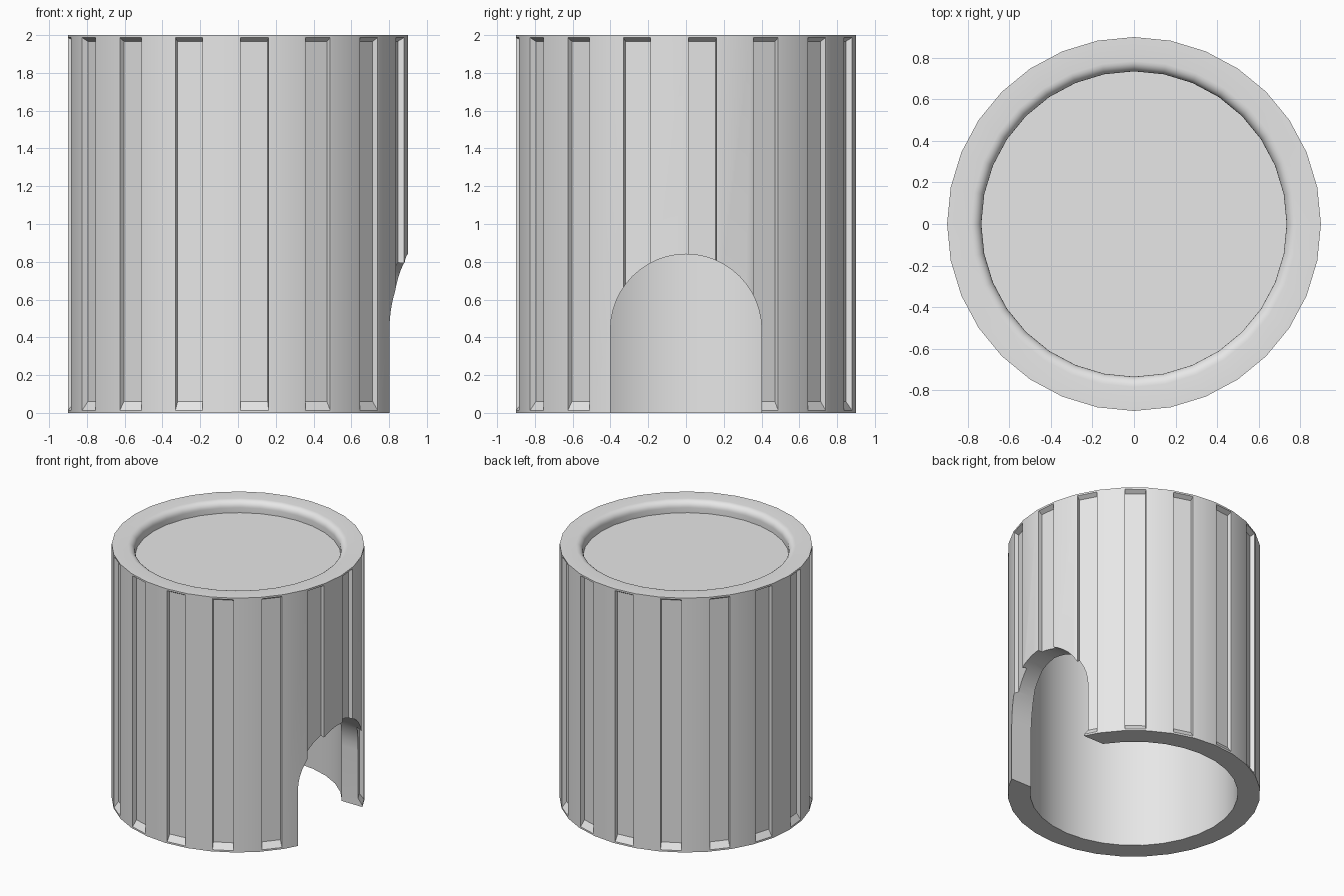
import bpy
import bmesh
from math import cos, sin, pi, tau

SIDES = 32

cube = bpy.data.objects.get("Cube")
if cube:
    bpy.data.objects.remove(cube, do_unlink=True)

grey = bpy.data.materials.new("light_grey")
grey.use_nodes = True
grey.diffuse_color = (0.8, 0.8, 0.8, 1)
grey.node_tree.nodes["Principled BSDF"].inputs["Base Color"].default_value = (0.8, 0.8, 0.8, 1)


def make_object(name, bm):
    bmesh.ops.recalc_face_normals(bm, faces=bm.faces[:])
    mesh = bpy.data.meshes.new(name)
    bm.to_mesh(mesh)
    bm.free()
    mesh.materials.append(grey)
    obj = bpy.data.objects.new(name, mesh)
    bpy.context.collection.objects.link(obj)
    return obj


# Lathe profile: cavity ceiling, cavity wall, outer wall, rounded rim, dish floor
rim = [(0.785 - 0.05 * sin(a), 1.95 + 0.05 * cos(a))
       for a in (i * pi / 12 for i in range(7))]
profile = [(0.74, 1.81), (0.74, 0), (0.9, 0), (0.9, 2)] + rim + [(0.735, 1.91)]

bm = bmesh.new()
rings = [[bm.verts.new((r * cos(tau * k / SIDES), r * sin(tau * k / SIDES), z))
          for k in range(SIDES)] for r, z in profile]
grooves = []
for level, (low, high) in enumerate(zip(rings, rings[1:])):
    for k in range(SIDES):
        n = (k + 1) % SIDES
        face = bm.faces.new((low[k], low[n], high[n], high[k]))
        if level == 2 and k % 2 == 0:
            grooves.append(face)
bm.faces.new(rings[0])
bm.faces.new(rings[-1])
bmesh.ops.recalc_face_normals(bm, faces=bm.faces[:])

# Vertical grooves sunk into every other outer facet, sloped at the ends
bmesh.ops.inset_individual(bm, faces=grooves, thickness=0.0135, use_even_offset=True)
bmesh.ops.inset_individual(bm, faces=grooves, thickness=0.002, depth=-0.033,
                           use_even_offset=True)
for face in grooves:
    for v in face.verts:
        v.co.z = 0.06 if v.co.z < 1 else 1.967
body = make_object("grooved_body", bm)

# Arched doorway cutter through the right wall
bm = bmesh.new()
arch = [(-0.4, -0.2)] + [(-0.4 * cos(pi * i / 24), 0.44 + 0.4 * sin(pi * i / 24))
                         for i in range(25)] + [(0.4, -0.2)]
ends = [[bm.verts.new((x, y, z)) for y, z in arch] for x in (0.3, 1.2)]
for i in range(len(arch)):
    j = (i + 1) % len(arch)
    bm.faces.new((ends[0][i], ends[0][j], ends[1][j], ends[1][i]))
for end in ends:
    bm.faces.new(end)
cutter = make_object("doorway_cutter", bm)
cutter.hide_render = True

cut = body.modifiers.new("doorway", "BOOLEAN")
cut.operation = "DIFFERENCE"
cut.solver = "EXACT"
cut.object = cutter

bpy.ops.object.select_all(action="DESELECT")
body.select_set(True)
bpy.context.view_layer.objects.active = body
bpy.ops.object.modifier_apply(modifier=cut.name)
bpy.data.objects.remove(cutter, do_unlink=True)
bpy.ops.object.shade_smooth_by_angle(angle=pi / 6)
